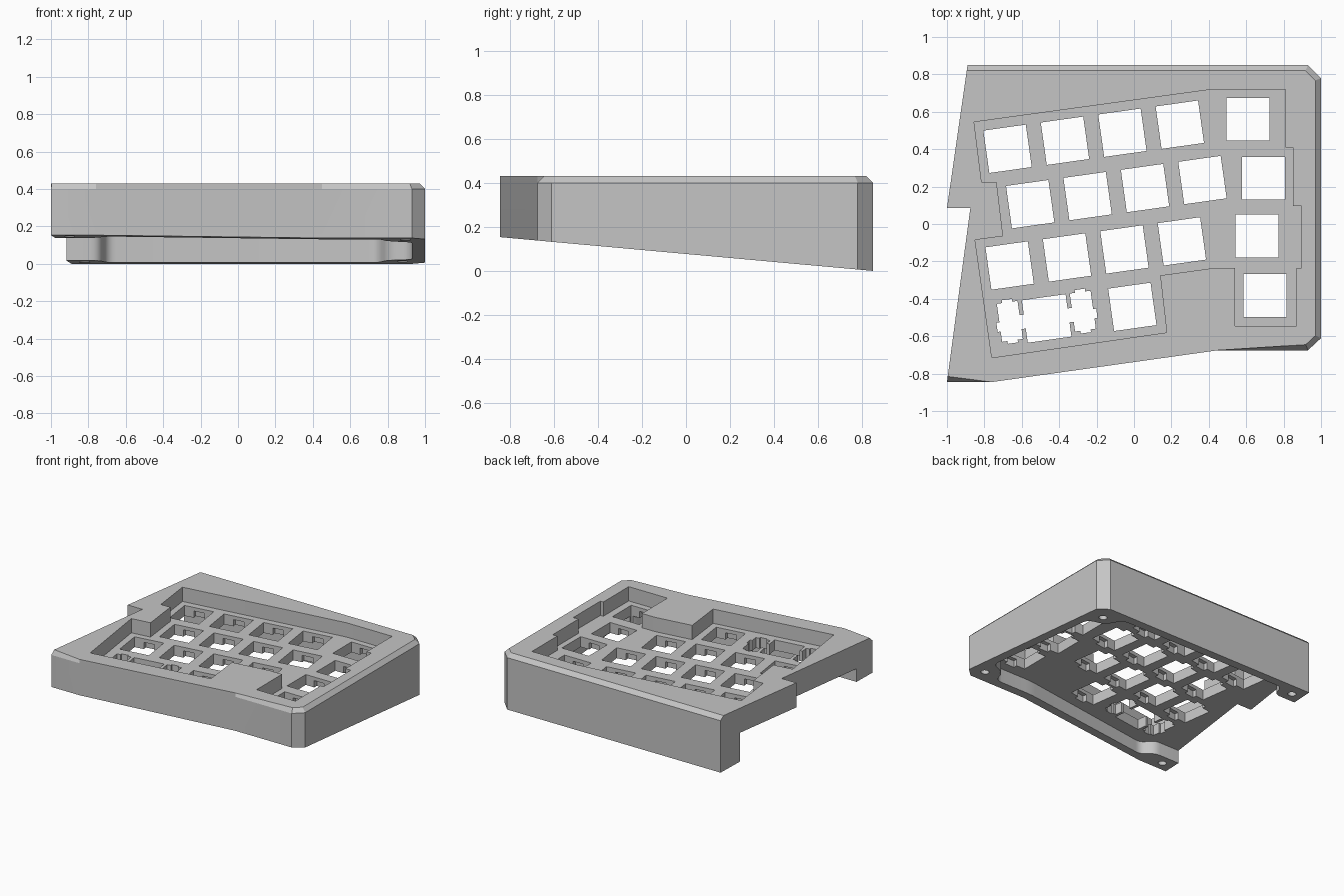
import bpy, bmesh, math
from mathutils import Vector, Matrix

old = bpy.data.objects.get("Cube")
if old:
    bpy.data.objects.remove(old, do_unlink=True)

TOP, FLOOR, UNDER = 0.43, 0.32, 0.24
BACK, SLOPE = 0.85, 0.0905
TILT = math.radians(8)

grey = bpy.data.materials.new("grey plastic")
grey.use_nodes = True
grey.diffuse_color = (0.56, 0.56, 0.56, 1)
grey.node_tree.nodes["Principled BSDF"].inputs["Base Color"].default_value = grey.diffuse_color


def make_object(name, bm):
    bmesh.ops.recalc_face_normals(bm, faces=bm.faces)
    mesh = bpy.data.meshes.new(name)
    bm.to_mesh(mesh)
    bm.free()
    obj = bpy.data.objects.new(name, mesh)
    bpy.context.collection.objects.link(obj)
    return obj


def add_prism(bm, points, z0, z1):
    """Extrude a plan outline between two heights."""
    low = [bm.verts.new((p[0], p[1], z0)) for p in points]
    high = [bm.verts.new((p[0], p[1], z1)) for p in points]
    bm.faces.new(low[::-1])
    bm.faces.new(high)
    for i in range(len(points)):
        j = (i + 1) % len(points)
        bm.faces.new((low[i], low[j], high[j], high[i]))
    return low, high


def rectangle(centre, width, depth, angle=0, shift=(0, 0)):
    turn = Matrix.Rotation(angle, 2)
    return [Vector(centre) + turn @ Vector((shift[0] + a * width / 2, shift[1] + b * depth / 2))
            for a, b in ((-1, -1), (1, -1), (1, 1), (-1, 1))]


def rounded(points, radius=0.05, steps=5):
    """Replace each corner of an outline by a short curve."""
    out = []
    for i, p in enumerate(points):
        p, a, b = Vector(p), Vector(points[i - 1]), Vector(points[(i + 1) % len(points)])
        start = p + (a - p).normalized() * min(radius, (a - p).length * 0.48)
        end = p + (b - p).normalized() * min(radius, (b - p).length * 0.48)
        for k in range(steps + 1):
            t = k / steps
            out.append(start * (1 - t) ** 2 + p * 2 * t * (1 - t) + end * t * t)
    return out


def cut(target, name, prisms):
    """Subtract a set of separate prisms."""
    bm = bmesh.new()
    for points, z0, z1 in prisms:
        add_prism(bm, points, z0, z1)
    cutter = make_object(name, bm)
    cutter.hide_render = True
    mod = target.modifiers.new(name, 'BOOLEAN')
    mod.operation = 'DIFFERENCE'
    mod.solver = 'EXACT'
    mod.object = cutter
    bpy.context.view_layer.objects.active = target
    bpy.ops.object.modifier_apply(modifier=mod.name)
    bpy.data.objects.remove(cutter, do_unlink=True)


# Case body with a sloping base and chamfered upper rim, plain on the left side
outline = [(-1, -.845), (-.76, -.845), (.45, -.675), (.93, -.675), (1, -.61), (1, .78),
           (.93, .85), (-.89, .85), (-1, .085), (-.875, .085)]
bm = bmesh.new()
low, high = add_prism(bm, outline, 0, TOP)
for v in low:
    v.co.z = (BACK - v.co.y) * SLOPE
rim = [bm.edges.get((high[i], high[i + 1])) for i in range(7)]
bmesh.ops.bevel(bm, geom=rim, offset=0.03, segments=1, affect='EDGES')
case = make_object("keyboard_case", bm)
case.data.materials.append(grey)

# Hollow underside, leaving walls and corner screw posts
cavity = [(-1.3, .655), (-.74, .655), (-.70, .775), (.75, .775), (.80, .64), (.93, .60),
          (.93, -.42), (.80, -.48), (.76, -.60), (.44, -.60), (-.70, -.765),
          (-.76, -.68), (-1.3, -.68)]
cut(case, "cavity", [(rounded(cavity), -0.2, UNDER)])

# Sunken key well
well = [(-.855, .545), (.42, .72), (.81, .72), (.81, .41), (.85, .41), (.85, .095),
        (.895, .095), (.895, -.235), (.87, -.235), (.87, -.545), (.54, -.545),
        (.54, -.235), (.43, -.235), (.14, -.275), (.175, -.58), (-.76, -.715),
        (-.85, -.085), (-.70, -.065), (-.735, .225), (-.815, .225)]
cut(case, "well", [(well, FLOOR, 0.6)])

# Key positions: tilted rows, one lower key, a wide key and an upright column
keys = []
for x, y in ((-.676, .402), (-.555, .106), (-.665, -.222)):
    keys += [((x + i * .307, y + i * .043), TILT) for i in range(4)]
keys.append(((-.009, -.443), TILT))
keys += [(c, 0) for c in ((.61, .56), (.692, .245), (.658, -.065), (.70, -.382))]
wide = (-.467, -.505)
cut(case, "key_holes", [(rectangle(c, .229, .229, a), 0.1, 0.5) for c, a in keys])

# Clip notches under the front and back edge of each hole
cut(case, "clip_notches", [(rectangle(c, .085, .29, a), 0.1, FLOOR - .028) for c, a in keys])

# Wide key with stabiliser slots
cut(case, "wide_key_hole", [(rectangle(wide, .236, .229, TILT), 0.1, 0.5)])
for name, w, d, y in (("slots", .112, .205, .012), ("slot_tabs", .055, .235, .012),
                      ("slot_ears", .145, .05, -.01)):
    cut(case, "stabiliser_" + name,
        [(rectangle(wide, w, d, TILT, (s * .197, y)), 0.1, 0.5) for s in (-1, 1)])
cut(case, "stabiliser_channel", [(rectangle(wide, .36, .075, TILT), 0.1, 0.5)])

# Screw holes in the corner posts
screws = []
for x, y in ((.88, .71), (.895, -.56), (-.82, .745), (-.90, -.765)):
    ring = [(x + .03 * math.cos(k * math.tau / 20), y + .03 * math.sin(k * math.tau / 20))
            for k in range(20)]
    screws.append((ring, -0.2, UNDER))
cut(case, "screw_holes", screws)

# Smooth the rounded posts, keep all other edges sharp
bpy.ops.object.select_all(action='DESELECT')
case.select_set(True)
bpy.context.view_layer.objects.active = case
bpy.ops.object.shade_smooth_by_angle(angle=math.radians(25))
